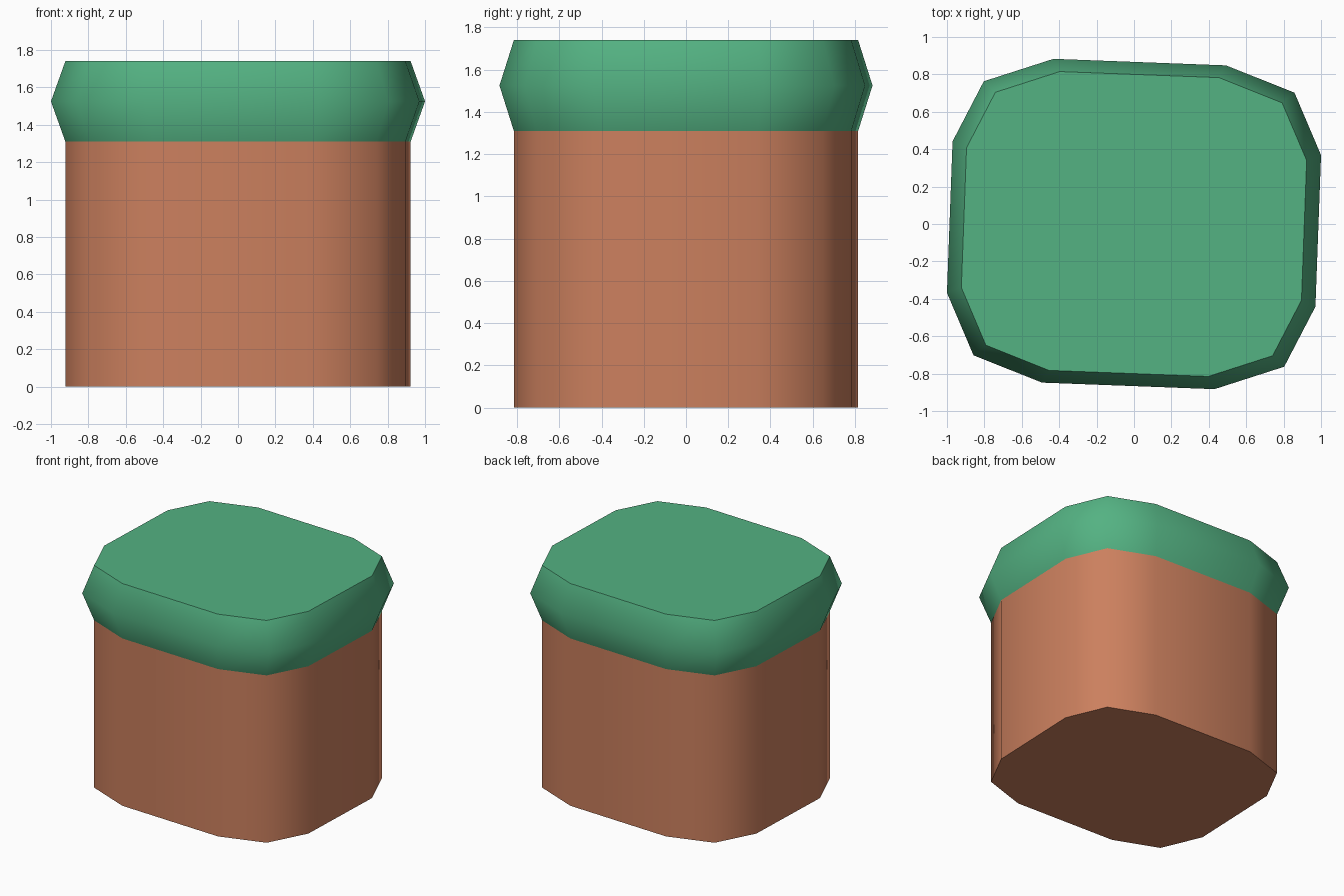
import bpy, bmesh, math

if "Cube" in bpy.data.objects:
    bpy.data.objects.remove(bpy.data.objects["Cube"])

# Half of the rounded twelve-sided outline; the other half is its 180 degree turn
HALF = [(-0.43, 0.883), (-0.803, 0.763), (-0.97, 0.442),
        (-1.0, -0.368), (-0.858, -0.702), (-0.492, -0.848)]
OUTLINE = HALF + [(-x, -y) for x, y in HALF]
NECK = 0.923  # scale of the body outline against the lid's widest rim


def material(name, rgb):
    m = bpy.data.materials.new(name)
    m.diffuse_color = (*rgb, 1)
    m.use_nodes = True
    m.node_tree.nodes["Principled BSDF"].inputs["Base Color"].default_value = m.diffuse_color
    return m


def loft(name, levels, mat, cap_bottom=False, cap_top=False):
    """Stack scaled copies of the outline at (z, scale) levels and bridge them."""
    bm = bmesh.new()
    rings = [[bm.verts.new((x * s, y * s, z)) for x, y in OUTLINE] for z, s in levels]
    n = len(OUTLINE)
    for a, b in zip(rings, rings[1:]):
        for i in range(n):
            j = (i + 1) % n
            bm.faces.new((a[i], a[j], b[j], b[i]))
    if cap_bottom:
        bm.faces.new(rings[0][::-1])
    if cap_top:
        bm.faces.new(rings[-1])
    me = bpy.data.meshes.new(name)
    bm.to_mesh(me)
    bm.free()
    me.materials.append(mat)
    ob = bpy.data.objects.new(name, me)
    bpy.context.collection.objects.link(ob)
    bpy.ops.object.select_all(action='DESELECT')
    ob.select_set(True)
    bpy.context.view_layer.objects.active = ob
    bpy.ops.object.shade_smooth_by_angle(angle=math.radians(55))
    return ob


# Earth body, closed below and covered by the grass above
loft("earth_body", [(0, NECK), (1.31, NECK)],
     material("clay brown", (0.60, 0.215, 0.112)), cap_bottom=True)

# Grass layer with a bulging rim and a flat top
loft("grass_top", [(1.31, NECK), (1.525, 1.0), (1.74, NECK)],
     material("grass green", (0.088, 0.445, 0.225)), cap_top=True)
